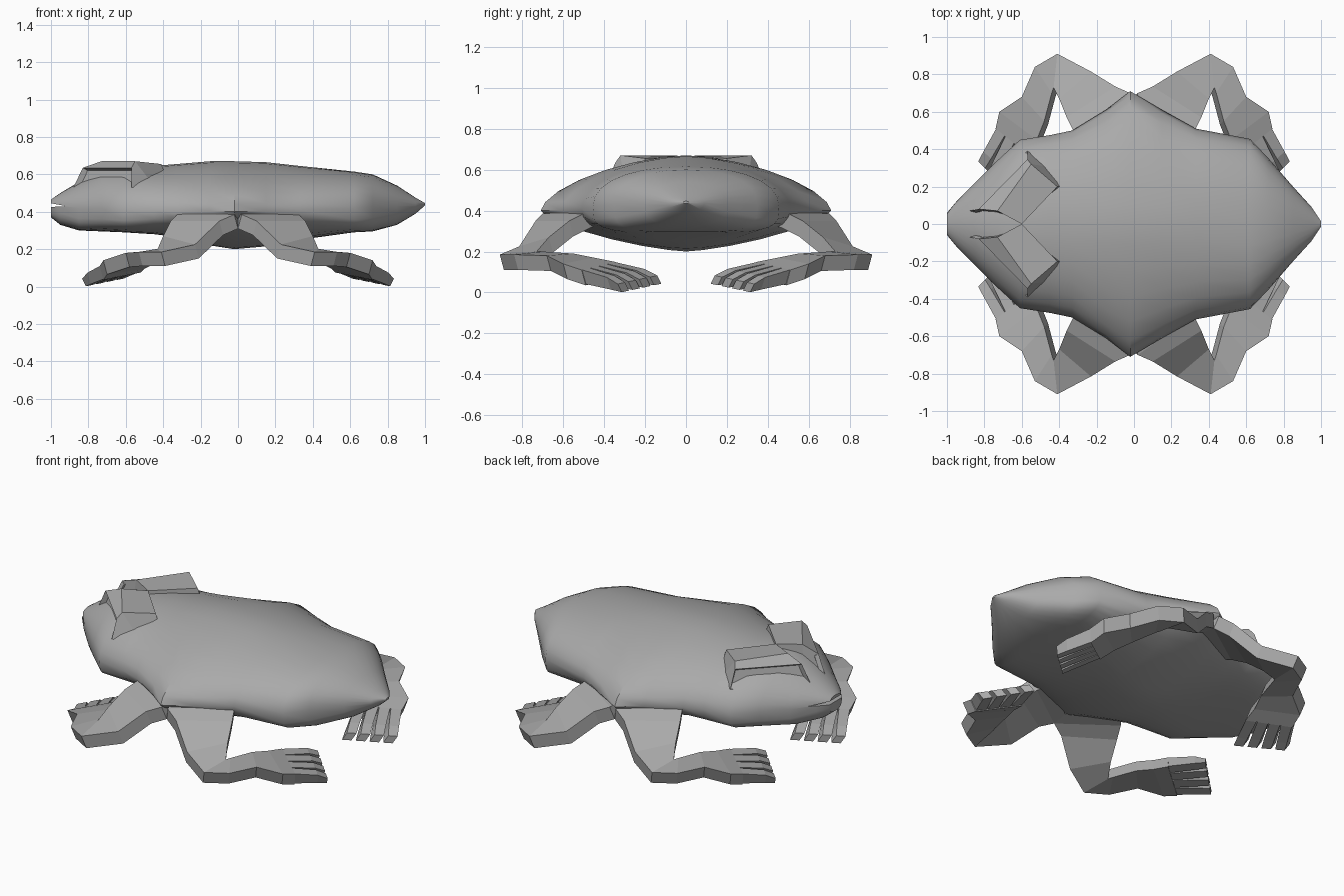
import bpy, bmesh, math
from mathutils import Vector

cube = bpy.data.objects.get("Cube")
if cube:
    bpy.data.objects.remove(cube)

grey = bpy.data.materials.new("plain grey")
grey.use_nodes = True
grey.diffuse_color = (0.4, 0.4, 0.4, 1)
grey.node_tree.nodes["Principled BSDF"].inputs["Base Color"].default_value = (0.4, 0.4, 0.4, 1)


def finish(name, bm, angle=None):
    """Turn a bmesh into a named object, smoothed below the given angle."""
    bmesh.ops.recalc_face_normals(bm, faces=bm.faces)
    mesh = bpy.data.meshes.new(name)
    bm.to_mesh(mesh)
    bm.free()
    mesh.materials.append(grey)
    ob = bpy.data.objects.new(name, mesh)
    bpy.context.collection.objects.link(ob)
    bpy.ops.object.select_all(action='DESELECT')
    ob.select_set(True)
    bpy.context.view_layer.objects.active = ob
    if angle:
        bpy.ops.object.shade_smooth_by_angle(angle=math.radians(angle))
    return ob


def loft(bm, rings):
    """Skin a list of closed rings and cap both ends; returns the first cap."""
    loops = [[bm.verts.new(p) for p in ring] for ring in rings]
    n = len(loops[0])
    for a, b in zip(loops, loops[1:]):
        for i in range(n):
            j = (i + 1) % n
            bm.faces.new((a[i], a[j], b[j], b[i]))
    bm.faces.new(loops[-1])
    return bm.faces.new(loops[0])


def oval(x, w, rim, top, bot, p_up, p_low, n=28):
    """Cross-section with its own roundness above and below the rim."""
    ring = []
    for i in range(n):
        a = 2 * math.pi * i / n
        c, s = math.cos(a), math.sin(a)
        p, h = (p_up, top - rim) if s >= 0 else (p_low, rim - bot)
        y = math.copysign(abs(c) ** (2 / p), c) * w
        z = rim + math.copysign(abs(s) ** (2 / p), s) * h
        ring.append((x, y, z))
    return ring


# Body: x, half width, rim height, top, bottom, roundness above and below
sections = [
    (-1.0, .06, .43, .465, .37, 2, 3), (-.95, .12, .43, .50, .33, 2, 3),
    (-.85, .22, .42, .56, .30, 1.8, 4), (-.73, .34, .42, .62, .295, 1.8, 4),
    (-.61, .45, .41, .645, .29, 1.9, 4), (-.45, .475, .41, .645, .28, 1.9, 3),
    (-.33, .50, .40, .655, .265, 1.9, 2.2), (-.15, .61, .40, .67, .22, 1.7, 1.6),
    (-.02, .71, .40, .67, .20, 1.6, 1.4), (.15, .61, .40, .665, .215, 1.7, 1.6),
    (.33, .51, .41, .645, .25, 1.9, 2.2), (.62, .455, .42, .615, .29, 2.2, 4),
    (.72, .35, .43, .60, .295, 2.2, 4), (.85, .20, .43, .54, .33, 2.2, 3),
    (.95, .09, .435, .475, .39, 2, 2), (1.0, .015, .44, .446, .434, 2, 2)]
bm = bmesh.new()
loft(bm, [oval(*s) for s in sections])
body = finish("body", bm, 40)

# Mouth: a thin wedge cut into the snout
bm = bmesh.new()
loft(bm, [[(-1.1, y, .465), (-1.1, y, .42), (-.92, y, .43)] for y in (-.5, .5)])
cutter = finish("mouth_cutter", bm)
cutter.hide_render = True
bpy.context.view_layer.objects.active = body
cut = body.modifiers.new("mouth", 'BOOLEAN')
cut.operation = 'DIFFERENCE'
cut.object = cutter
bpy.ops.object.modifier_apply(modifier=cut.name)
bpy.data.objects.remove(cutter)

# Brows with a sunken eye panel on the outward face
for side, label in ((1, "left"), (-1, "right")):
    face_ring = [(-.88, .07, .53), (-.57, .39, .53), (-.57, .345, .635), (-.83, .08, .635)]
    crown_ring = [(-.75, .05, .45), (-.42, .30, .5), (-.55, .32, .67), (-.73, .07, .67)]
    back_ring = [(-.6, 0, .5), (-.35, .2, .5), (-.41, .2, .655), (-.6, 0, .665)]
    bm = bmesh.new()
    eye = loft(bm, [[(x, y * side, z) for x, y, z in r]
                    for r in (face_ring, crown_ring, back_ring)])
    bmesh.ops.recalc_face_normals(bm, faces=bm.faces)
    bmesh.ops.inset_region(bm, faces=[eye], thickness=.01, depth=0)
    bmesh.ops.translate(bm, verts=eye.verts, vec=-eye.normal * .025)
    finish(label + "_brow", bm)

# Legs: (outer edge, inner edge) of the top surface from hip to palm
leg = [((0, .62, .40), (.27, .42, .41)), ((.02, .70, .385), (.32, .49, .39)),
       ((.10, .735, .35), (.36, .57, .35)), ((.23, .815, .225), (.40, .67, .27)),
       ((.41, .91, .185), (.43, .73, .20)), ((.53, .84, .185), (.44, .70, .20)),
       ((.60, .68, .18), (.48, .55, .19)), ((.72, .60, .14), (.52, .45, .17)),
       ((.74, .51, .11), (.54, .35, .15))]
TOE_TIPS = Vector((.84, .34, .04)), Vector((.62, .13, .085))


def slab(outer, inner, thick):
    drop = Vector((-.02, -.02, -thick))
    o, i = Vector(outer), Vector(inner)
    return [o, i, i + drop, o + drop]


def mirrored(rings, sx, sy):
    return [[(p[0] * sx, p[1] * sy, p[2]) for p in r] for r in rings]


for sx, end in ((1, "back"), (-1, "front")):
    for sy, label in ((1, "left"), (-1, "right")):
        bm = bmesh.new()
        loft(bm, mirrored([slab(o, i, .075) for o, i in leg], sx, sy))
        # Four tapering toes fanned along the palm edge
        palm_o, palm_i = (Vector(p) for p in leg[-1])
        for k in range(4):
            a, b = k / 4, (k + 1) / 4
            base = slab(palm_o.lerp(palm_i, a + .01), palm_o.lerp(palm_i, b - .01), .07)
            mid = slab(TOE_TIPS[0].lerp(TOE_TIPS[1], a + .03).lerp(palm_o.lerp(palm_i, a), .3) + Vector((0, 0, .012)),
                       TOE_TIPS[0].lerp(TOE_TIPS[1], b - .05).lerp(palm_o.lerp(palm_i, b), .3) + Vector((0, 0, .012)), .06)
            tip = slab(TOE_TIPS[0].lerp(TOE_TIPS[1], a + .03),
                       TOE_TIPS[0].lerp(TOE_TIPS[1], b - .05), .04)
            loft(bm, mirrored([base, mid, tip], sx, sy))
        finish(f"{end}_{label}_leg", bm)
